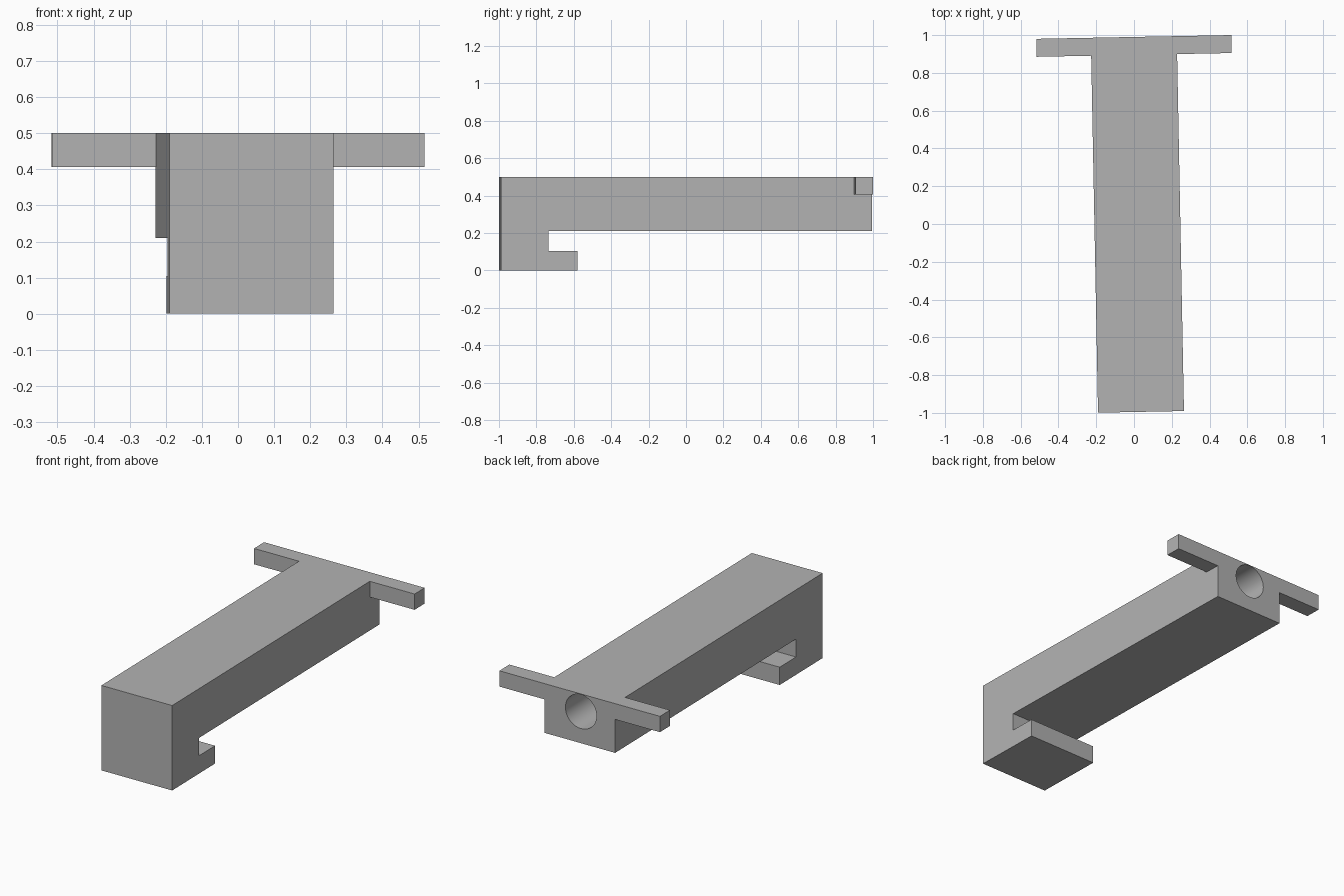
import bpy
import bmesh
from math import radians
from mathutils import Matrix

cube = bpy.data.objects.get("Cube")
if cube:
    bpy.data.objects.remove(cube, do_unlink=True)

GREY = (0.45, 0.45, 0.45, 1.0)
grey = bpy.data.materials.new("plain grey")
grey.use_nodes = True
grey.diffuse_color = GREY
grey.node_tree.nodes["Principled BSDF"].inputs["Base Color"].default_value = GREY

CENTRE_X = 0.018
FRONT, BACK, TOP = -0.995, 0.99, 0.5


def add_object(name, bm):
    bmesh.ops.recalc_face_normals(bm, faces=bm.faces)
    mesh = bpy.data.meshes.new(name)
    bm.to_mesh(mesh)
    bm.free()
    mesh.materials.append(grey)
    obj = bpy.data.objects.new(name, mesh)
    bpy.context.collection.objects.link(obj)
    return obj


def side_profile(name, points, half_width):
    """Extrude a (y, z) outline across the width."""
    bm = bmesh.new()
    face = bm.faces.new([bm.verts.new((CENTRE_X - half_width, y, z)) for y, z in points])
    new = bmesh.ops.extrude_face_region(bm, geom=[face])["geom"]
    verts = [v for v in new if isinstance(v, bmesh.types.BMVert)]
    bmesh.ops.translate(bm, vec=(2 * half_width, 0, 0), verts=verts)
    return add_object(name, bm)


def combine(target, other, operation):
    """Apply a boolean and drop the helper."""
    other.hide_render = True
    mod = target.modifiers.new(operation.lower(), "BOOLEAN")
    mod.object, mod.operation, mod.solver = other, operation, "EXACT"
    bpy.context.view_layer.objects.active = target
    bpy.ops.object.modifier_apply(modifier=mod.name)
    bpy.data.objects.remove(other, do_unlink=True)


# Long arm with a hooked front leg
body = side_profile("hooked_arm", [
    (FRONT, 0), (-0.585, 0), (-0.585, 0.105), (-0.74, 0.105),
    (-0.74, 0.21), (BACK, 0.21), (BACK, TOP), (FRONT, TOP)], 0.2275)

# Crossbar flush with the top and back
crossbar = side_profile("crossbar", [
    (0.895, 0.407), (BACK, 0.407), (BACK, TOP), (0.895, TOP)], 0.516)
combine(body, crossbar, "UNION")

# Round bore in the back end
depth = 1.0
bm = bmesh.new()
bmesh.ops.create_cone(
    bm, cap_ends=True, segments=48, radius1=0.1, radius2=0.1, depth=2 * depth,
    matrix=Matrix.Translation((CENTRE_X - 0.008, BACK, 0.396)) @ Matrix.Rotation(radians(90), 4, "X"))
combine(body, add_object("bore_cutter", bm), "DIFFERENCE")

# Slight turn about the vertical axis
body.rotation_euler.z = radians(1.1)

bpy.ops.object.select_all(action="DESELECT")
body.select_set(True)
bpy.context.view_layer.objects.active = body
bpy.ops.object.shade_smooth_by_angle(angle=radians(30))
